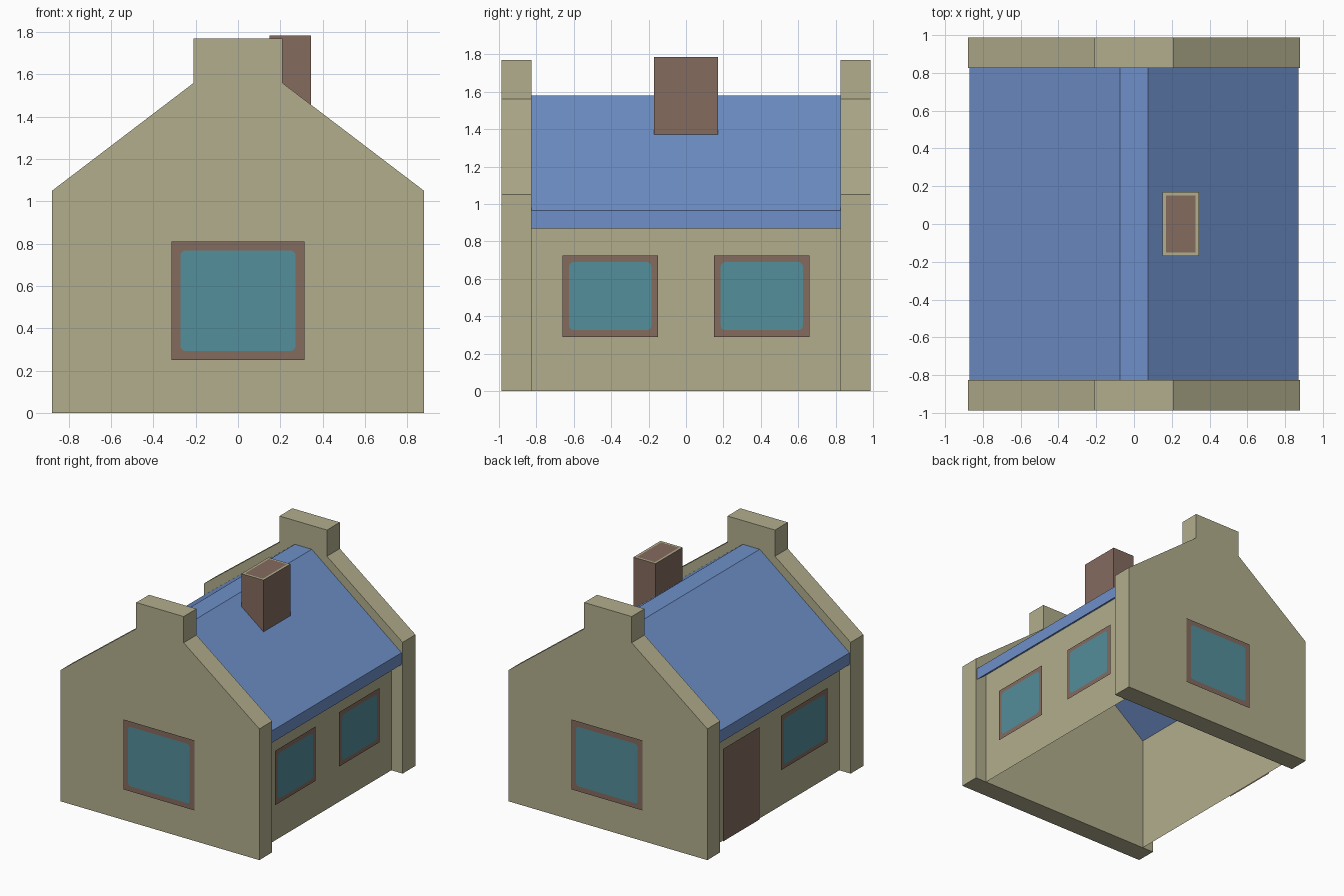
import bpy, bmesh, math
from mathutils import Matrix

if "Cube" in bpy.data.objects:
    bpy.data.objects.remove(bpy.data.objects["Cube"])


def material(name, r, g, b):
    lin = [((c / 255 + 0.055) / 1.055) ** 2.4 for c in (r, g, b)]
    m = bpy.data.materials.new(name)
    m.diffuse_color = (*lin, 1)
    m.use_nodes = True
    m.node_tree.nodes["Principled BSDF"].inputs["Base Color"].default_value = m.diffuse_color
    return m


STONE = material("stone", 178, 174, 141)
SLATE = material("blue_roof", 110, 144, 201)
BROWN = material("brown", 133, 107, 95)
GLASS = material("teal_glass", 83, 142, 154)


def finish(name, bm, *mats):
    me = bpy.data.meshes.new(name)
    bm.to_mesh(me)
    bm.free()
    for m in mats:
        me.materials.append(m)
    ob = bpy.data.objects.new(name, me)
    bpy.context.collection.objects.link(ob)
    return ob


def prism(name, profile, y0, y1, *mats, rim=0):
    """Extrude an x-z profile along y; rim insets the top face in a second colour."""
    bm = bmesh.new()
    face = bm.faces.new([bm.verts.new((x, y0, z)) for x, z in profile])
    ext = bmesh.ops.extrude_face_region(bm, geom=[face])["geom"]
    verts = [v for v in ext if isinstance(v, bmesh.types.BMVert)]
    bmesh.ops.translate(bm, verts=verts, vec=(0, y1 - y0, 0))
    bmesh.ops.recalc_face_normals(bm, faces=bm.faces)
    if rim:
        top = max(bm.faces, key=lambda f: f.calc_center_median().z)
        for f in bmesh.ops.inset_region(bm, faces=[top], thickness=rim)["faces"]:
            f.material_index = 1
    return finish(name, bm, *mats)


def plate(name, u0, u1, z0, z1, dist, angle, mat, radius=0):
    """Flat panel facing outwards; angle 0 is front, 90 right, 180 back, -90 left."""
    if radius:
        pts = []
        corners = ((u1, z0, -90), (u1, z1, 0), (u0, z1, 90), (u0, z0, 180))
        for u, z, start in corners:
            cu = u - radius if u == u1 else u + radius
            cz = z - radius if z == z1 else z + radius
            for i in range(4):
                a = math.radians(start + 30 * i)
                pts.append((cu + radius * math.cos(a), cz + radius * math.sin(a)))
    else:
        pts = [(u0, z0), (u1, z0), (u1, z1), (u0, z1)]
    bm = bmesh.new()
    bm.faces.new([bm.verts.new((u, -dist, z)) for u, z in pts])
    bm.transform(Matrix.Rotation(math.radians(angle), 4, "Z"))
    return finish(name, bm, mat)


def window(name, u0, u1, z0, z1, dist, angle, border):
    plate(name + "_frame", u0, u1, z0, z1, dist, angle, BROWN)
    plate(name + "_glass", u0 + border, u1 - border, z0 + border, z1 - border,
          dist + 0.003, angle, GLASS, radius=0.025)


def mirrored(half):
    return half + [(-x, z) for x, z in reversed(half)]


# Gable end walls with raised stacks, and their large windows
gable = mirrored([(0.88, 0), (0.88, 1.05), (0.21, 1.56), (0.21, 1.77)])
for side, sign, angle in (("front", -1, 0), ("back", 1, 180)):
    prism(side + "_gable", gable, sign * 0.825, sign * 0.987, STONE)
    window(side + "_window", -0.315, 0.315, 0.25, 0.81, 0.997, angle, 0.042)

# Thin side walls
for side, angle in (("right", 90), ("left", -90)):
    plate(side + "_wall", -0.825, 0.825, 0, 0.94, 0.78, angle, STONE)

# Roof slab with a flat ridge and upright eaves
top = [(0.87, 0.965), (0.075, 1.58)]
under = [(x, z - 0.095) for x, z in top]
prism("roof", mirrored(top) + mirrored(under)[::-1], -0.825, 0.825, SLATE)

# Chimney, its foot following the slope, with a pale rim round the top
prism("chimney", [(0.15, 1.5), (0.345, 1.35), (0.345, 1.785), (0.15, 1.785)],
      -0.17, 0.17, BROWN, STONE, rim=0.026)

# Side windows and door
window("right_window_front", -0.66, -0.15, 0.29, 0.725, 0.79, 90, 0.035)
window("right_window_back", 0.15, 0.66, 0.29, 0.725, 0.79, 90, 0.035)
window("left_window", 0.07, 0.66, 0.29, 0.725, 0.79, -90, 0.035)
plate("door", -0.66, -0.2, 0, 0.74, 0.79, -90, BROWN)
